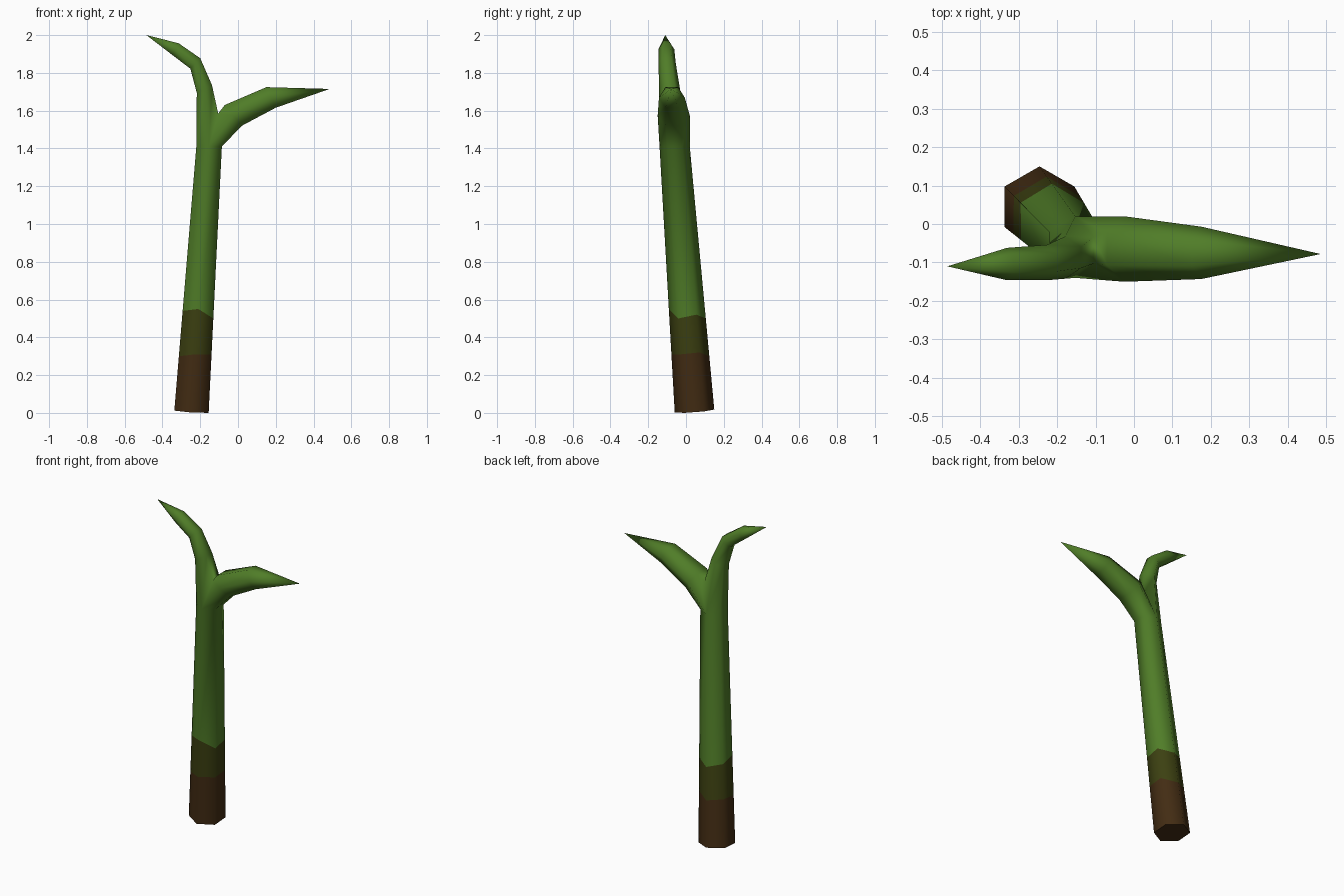
import bpy, bmesh, math
from mathutils import Vector

cube = bpy.data.objects.get("Cube")
if cube:
    bpy.data.objects.remove(cube)

SIDES = 6
ANGLES = [math.radians(-90 + 60 * k) for k in range(SIDES)]
BROWN, OLIVE, GREEN = range(3)
bm = bmesh.new()


def material(name, colour):
    mat = bpy.data.materials.new(name)
    mat.use_nodes = True
    mat.diffuse_color = (*colour, 1)
    mat.node_tree.nodes["Principled BSDF"].inputs["Base Color"].default_value = (*colour, 1)
    return mat


def ring(centre, direction, ry, rp):
    """Hexagon across a limb: ry along y, rp across the limb."""
    d = Vector(direction).normalized()
    side = Vector((0, 1, 0))
    side = (side - d * side.dot(d)).normalized()
    across = side.cross(d)
    return [bm.verts.new(Vector(centre) + across * rp * math.cos(a) + side * ry * math.sin(a))
            for a in ANGLES]


def bridge(low, high, colour):
    for k in range(SIDES):
        n = (k + 1) % SIDES
        bm.faces.new((low[k], low[n], high[n], high[k])).material_index = colour


def leaf(start, sections, tip):
    """Continue a limb through its sections and close it in a point."""
    for section in sections:
        following = ring(*section)
        bridge(start, following, GREEN)
        start = following
    point = bm.verts.new(tip)
    for k in range(SIDES):
        bm.faces.new((start[k], start[(k + 1) % SIDES], point)).material_index = GREEN


# Leaning stem, with uneven colour bands sliding along its edges
lean = (0.09, -0.105, 1.39)
base = ring((-0.246, 0.045, 0.01), lean, 0.105, 0.105)
fork = ring((-0.153, -0.06, 1.41), (0, 0, 1), 0.08, 0.078)


def band(heights):
    return [bm.verts.new(b.co.lerp(f.co, (z - b.co.z) / (f.co.z - b.co.z)))
            for b, f, z in zip(base, fork, heights)]


brown_top = band((0.31, 0.31, 0.32, 0.30, 0.31, 0.30))
olive_top = band((0.55, 0.50, 0.52, 0.50, 0.52, 0.54))
bm.faces.new(list(reversed(base))).material_index = BROWN
bridge(base, brown_top, BROWN)
bridge(brown_top, olive_top, OLIVE)
bridge(olive_top, fork, GREEN)

# Saddle edge shared by the two leaves
saddle = [bm.verts.new((-0.105, -0.068 + s * 0.035, 1.585)) for s in (-1, 1)]
front, right_front, right_back, back, left_back, left_front = fork

leaf([front, right_front, right_back, back, saddle[1], saddle[0]],
     [((-0.025, -0.065, 1.575), (0.77, 0, 0.63), 0.085, 0.082),
      ((0.175, -0.075, 1.67), (0.91, 0, 0.41), 0.068, 0.069)],
     (0.485, -0.078, 1.715))
leaf([front, saddle[0], saddle[1], back, left_back, left_front],
     [((-0.178, -0.087, 1.715), (-0.45, 0, 0.89), 0.055, 0.052),
      ((-0.226, -0.1, 1.85), (-0.72, 0, 0.69), 0.046, 0.044),
      ((-0.33, -0.104, 1.925), (-0.9, 0, 0.43), 0.042, 0.041)],
     (-0.485, -0.11, 2.0))

bmesh.ops.recalc_face_normals(bm, faces=bm.faces)
mesh = bpy.data.meshes.new("forked_stem")
bm.to_mesh(mesh)
bm.free()
mesh.materials.append(material("root brown", (0.055, 0.025, 0.0065)))
mesh.materials.append(material("dark olive", (0.045, 0.051, 0.0056)))
mesh.materials.append(material("leaf green", (0.08, 0.205, 0.021)))
stem = bpy.data.objects.new("forked_stem", mesh)
bpy.context.collection.objects.link(stem)

# Smooth sides with a crisp cut base
bpy.context.view_layer.objects.active = stem
stem.select_set(True)
bpy.ops.object.shade_smooth_by_angle(angle=math.radians(75))
